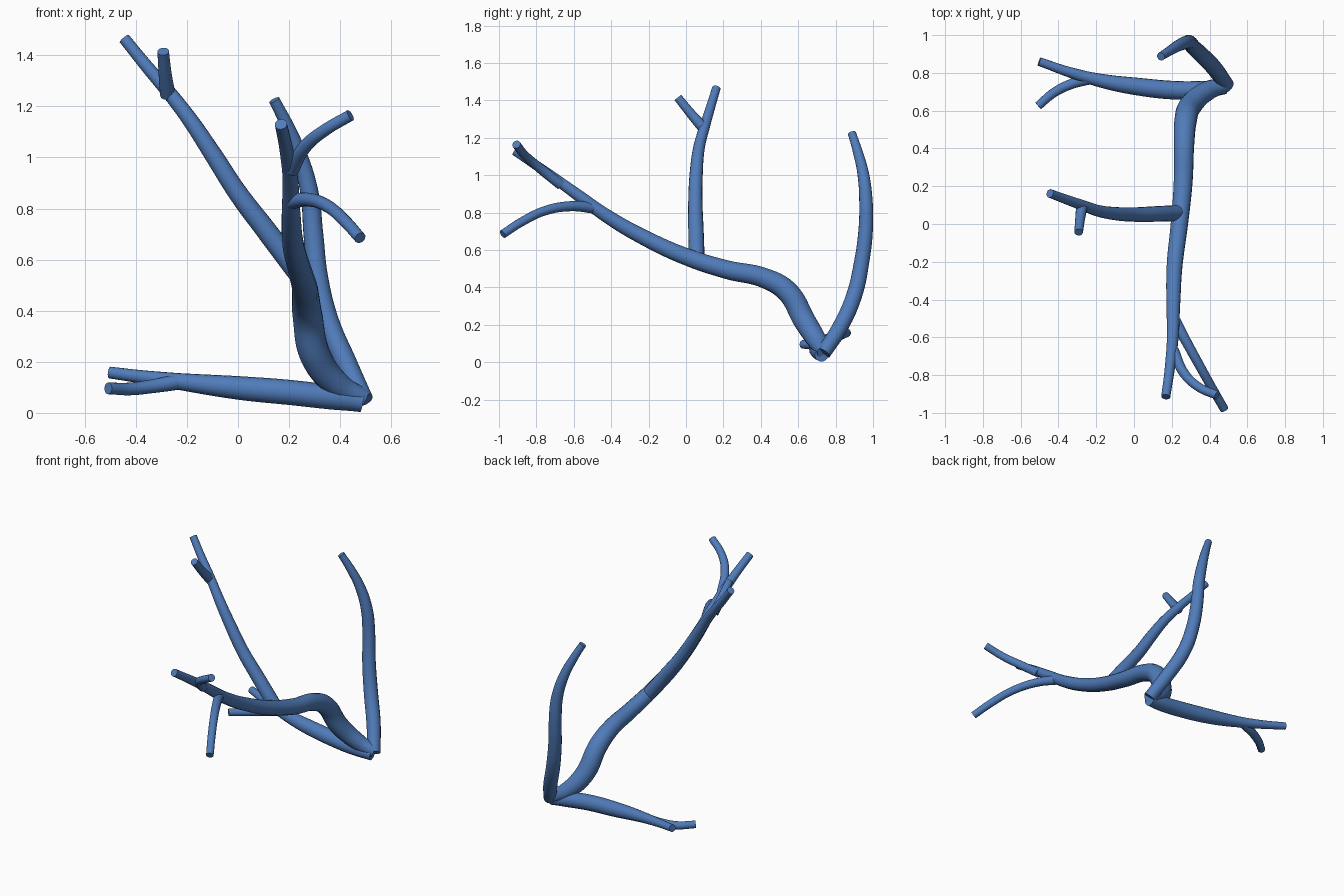
import bpy, math

blue = bpy.data.materials.new("branch blue")
blue.diffuse_color = (0.08, 0.2, 0.49, 1)


def branch(name, pts):
    """Tapered round tube through (x, y, z, radius) points, with flat ends."""
    cu = bpy.data.curves.new(name, 'CURVE')
    cu.dimensions = '3D'
    cu.bevel_depth = 1.0
    cu.bevel_resolution = 6
    cu.resolution_u = 10
    cu.use_fill_caps = True
    sp = cu.splines.new('BEZIER')
    sp.bezier_points.add(len(pts) - 1)
    sp.radius_interpolation = 'CARDINAL'
    for bp, (x, y, z, r) in zip(sp.bezier_points, pts):
        bp.co = (x, y, z)
        bp.radius = r
        bp.handle_left_type = bp.handle_right_type = 'AUTO'
    ob = bpy.data.objects.new(name, cu)
    bpy.context.collection.objects.link(ob)
    bpy.ops.object.select_all(action='DESELECT')
    ob.select_set(True)
    bpy.context.view_layer.objects.active = ob
    bpy.ops.object.convert(target='MESH')
    ob = bpy.context.view_layer.objects.active
    ob.data.materials.clear()
    ob.data.materials.append(blue)
    bpy.ops.object.shade_smooth_by_angle(angle=math.radians(40))


# main stem, sweeping from the base to the front
branch("main_stem", [
    (0.49, 0.74, 0.055, 0.040), (0.39, 0.705, 0.11, 0.052), (0.305, 0.635, 0.22, 0.060),
    (0.272, 0.54, 0.38, 0.059), (0.265, 0.42, 0.45, 0.054), (0.26, 0.22, 0.495, 0.050),
    (0.24, 0.0, 0.565, 0.046), (0.215, -0.22, 0.665, 0.042), (0.208, -0.42, 0.78, 0.037),
    (0.205, -0.6, 0.91, 0.031), (0.19, -0.76, 1.025, 0.027), (0.168, -0.915, 1.13, 0.024)])

# upper left branch and its twig
branch("upper_branch", [
    (0.235, 0.058, 0.55, 0.042), (0.11, 0.053, 0.715, 0.041), (0.0, 0.05, 0.86, 0.038),
    (-0.10, 0.055, 1.015, 0.035), (-0.19, 0.07, 1.15, 0.031), (-0.275, 0.10, 1.26, 0.028),
    (-0.36, 0.13, 1.36, 0.025), (-0.445, 0.162, 1.465, 0.023)])
branch("upper_twig", [
    (-0.275, 0.10, 1.245, 0.030), (-0.285, 0.03, 1.325, 0.026), (-0.293, -0.043, 1.415, 0.023)])

# low branch along the ground and its twig
branch("low_branch", [
    (0.485, 0.725, 0.04, 0.037), (0.38, 0.712, 0.058, 0.046), (0.25, 0.707, 0.075, 0.049),
    (0.0, 0.73, 0.098, 0.046), (-0.18, 0.76, 0.117, 0.036), (-0.33, 0.80, 0.135, 0.028),
    (-0.502, 0.86, 0.158, 0.023)])
branch("low_twig", [
    (-0.24, 0.768, 0.12, 0.030), (-0.33, 0.742, 0.105, 0.027),
    (-0.42, 0.698, 0.094, 0.025), (-0.508, 0.625, 0.096, 0.023)])

# rear branch, rising and curling over
branch("rear_branch", [
    (0.49, 0.735, 0.05, 0.040), (0.425, 0.825, 0.19, 0.043), (0.352, 0.90, 0.36, 0.043),
    (0.312, 0.938, 0.53, 0.041), (0.295, 0.96, 0.70, 0.039), (0.28, 0.962, 0.86, 0.036),
    (0.24, 0.947, 1.01, 0.031), (0.19, 0.917, 1.13, 0.026), (0.142, 0.887, 1.225, 0.022)])

# twigs near the stem tip
branch("drooping_twig", [
    (0.205, -0.49, 0.825, 0.030), (0.27, -0.61, 0.835, 0.027), (0.35, -0.755, 0.81, 0.025),
    (0.42, -0.88, 0.75, 0.024), (0.478, -0.98, 0.685, 0.023)])
branch("rising_twig", [
    (0.21, -0.67, 0.95, 0.028), (0.265, -0.79, 1.045, 0.026), (0.345, -0.865, 1.11, 0.024),
    (0.44, -0.907, 1.165, 0.023)])
